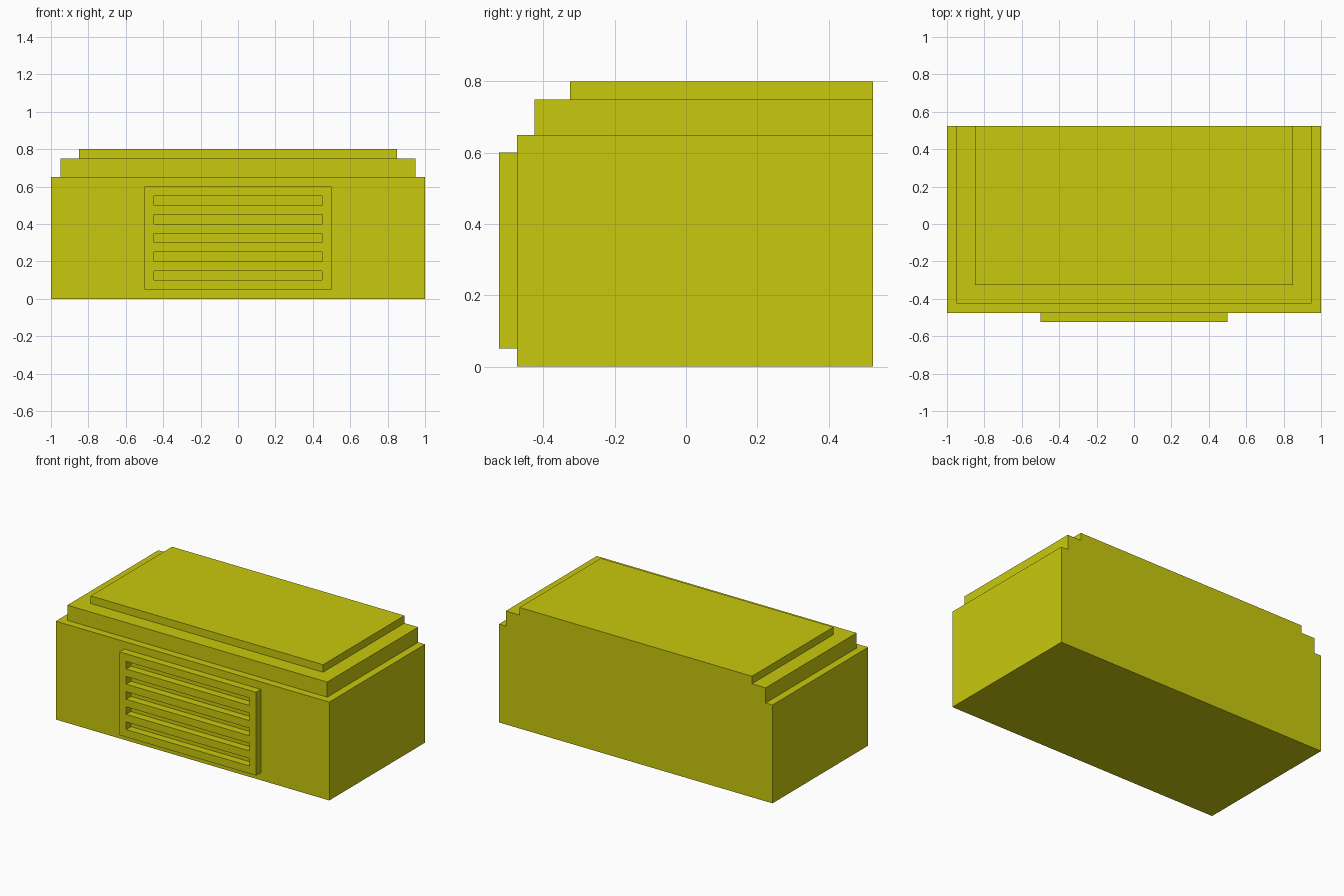
import bpy, bmesh
from mathutils import Matrix, Vector

if "Cube" in bpy.data.objects:
    bpy.data.objects.remove(bpy.data.objects["Cube"])

yellow = bpy.data.materials.new("mustard_yellow")
yellow.diffuse_color = (0.584, 0.584, 0.0044, 1)
yellow.use_nodes = True
yellow.node_tree.nodes["Principled BSDF"].inputs["Base Color"].default_value = yellow.diffuse_color


def boxes(name, bounds):
    """One object made of boxes, each given by (min corner, max corner)."""
    bm = bmesh.new()
    for lo, hi in bounds:
        lo, hi = Vector(lo), Vector(hi)
        m = Matrix.Translation((lo + hi) / 2) @ Matrix.Diagonal((*(hi - lo), 1))
        bmesh.ops.create_cube(bm, size=1, matrix=m)
    mesh = bpy.data.meshes.new(name)
    bm.to_mesh(mesh)
    bm.free()
    mesh.materials.append(yellow)
    obj = bpy.data.objects.new(name, mesh)
    bpy.context.collection.objects.link(obj)
    return obj


BACK = 0.525

# stepped housing, flush at the back
for name, half, front, z0, z1 in (
    ("main_body", 1.0, -0.475, 0.0, 0.65),
    ("upper_step", 0.95, -0.425, 0.65, 0.75),
    ("top_plate", 0.85, -0.325, 0.75, 0.80),
):
    boxes(name, [((-half, front, z0), (half, BACK, z1))])

# front vent panel with five slots cut through to the body
panel = boxes("vent_panel", [((-0.5, -0.525, 0.05), (0.5, -0.475, 0.60))])
cutter = boxes("slot_cutter", [((-0.45, -0.6, 0.1 + 0.1 * i), (0.45, -0.4, 0.15 + 0.1 * i))
                               for i in range(5)])
cutter.hide_render = True
cutter.hide_viewport = True
cut = panel.modifiers.new("slots", "BOOLEAN")
cut.operation = "DIFFERENCE"
cut.solver = "EXACT"
cut.object = cutter
